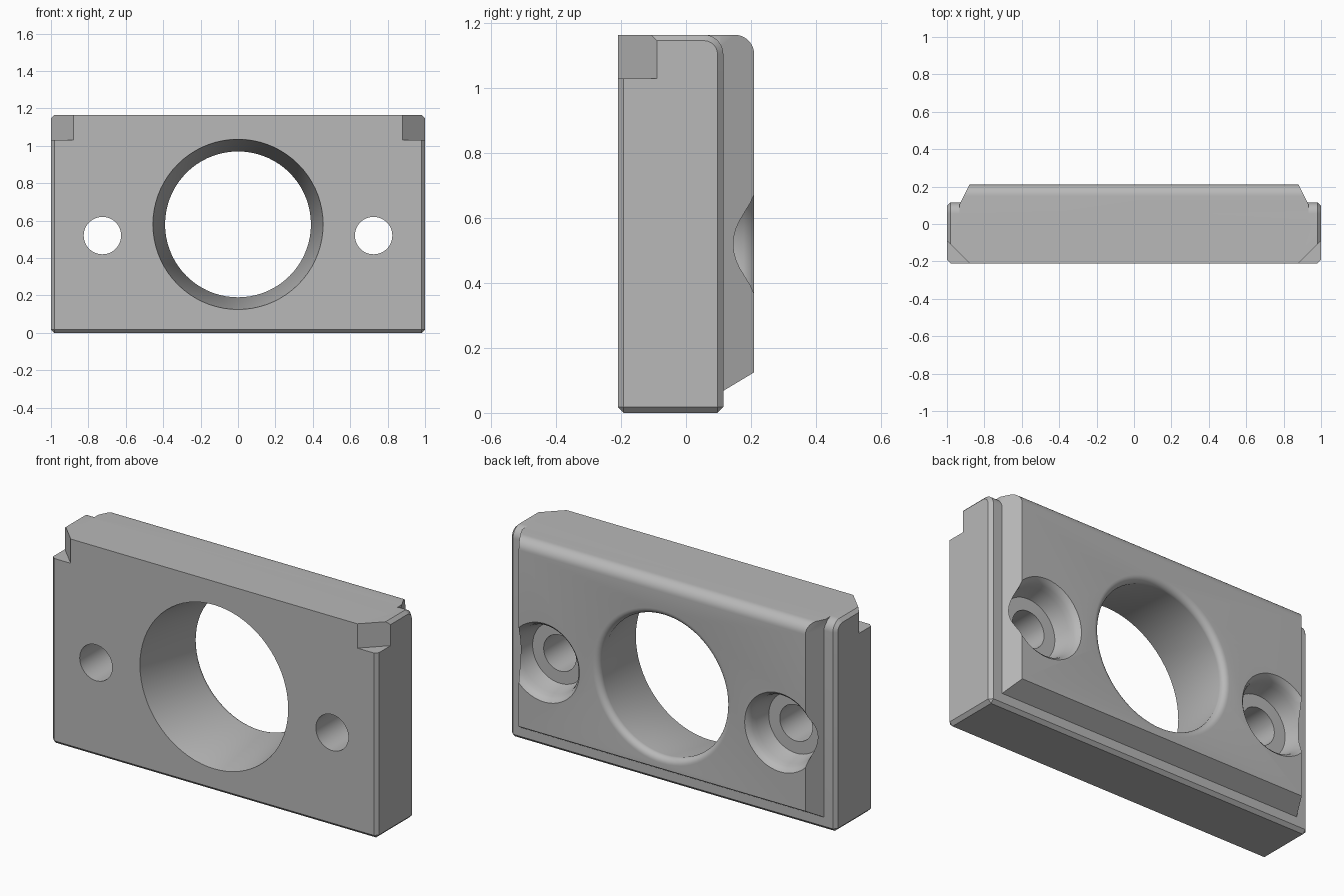
import bpy, bmesh, math
from mathutils import Vector

cube = bpy.data.objects.get("Cube")
if cube:
    bpy.data.objects.remove(cube, do_unlink=True)

TOP, FRONT, RIM, BACK = 1.165, -0.21, 0.115, 0.21

steel = bpy.data.materials.new("light grey metal")
steel.use_nodes = True
steel.diffuse_color = (0.48, 0.48, 0.48, 1)
steel.node_tree.nodes["Principled BSDF"].inputs["Base Color"].default_value = steel.diffuse_color


def finish(bm, name):
    bmesh.ops.recalc_face_normals(bm, faces=bm.faces[:])
    mesh = bpy.data.meshes.new(name)
    bm.to_mesh(mesh)
    bm.free()
    mesh.materials.append(steel)
    obj = bpy.data.objects.new(name, mesh)
    bpy.context.collection.objects.link(obj)
    return obj


def prism(points, depth):
    """Extrude a closed list of 3D points along a vector."""
    bm = bmesh.new()
    face = bm.faces.new([bm.verts.new(p) for p in points])
    new = bmesh.ops.extrude_face_region(bm, geom=[face])["geom"]
    verts = [v for v in new if isinstance(v, bmesh.types.BMVert)]
    bmesh.ops.translate(bm, verts=verts, vec=depth)
    return bm


def rounded_top(y, r, steps=10):
    """Points (y, z) of the rounded upper back edge."""
    return [(y - r + r * math.cos(a), TOP - r + r * math.sin(a))
            for a in (i * math.pi / 2 / steps for i in range(steps + 1))]


def lathe(profile, x, z, name, segments=72):
    """Revolve (radius, y) points about an axis parallel to y."""
    bm = bmesh.new()
    rings = [[bm.verts.new((x + r * math.cos(t), y, z + r * math.sin(t)))
              for t in (2 * math.pi * i / segments for i in range(segments))]
             for r, y in profile]
    for a, b in zip(rings, rings[1:]):
        for i in range(segments):
            j = (i + 1) % segments
            bm.faces.new((a[i], a[j], b[j], b[i]))
    bm.faces.new(rings[0])
    bm.faces.new(rings[-1])
    return finish(bm, name)


def combine(target, other, operation):
    mod = target.modifiers.new(operation, 'BOOLEAN')
    mod.operation, mod.solver, mod.object = operation, 'EXACT', other
    bpy.context.view_layer.objects.active = target
    bpy.ops.object.modifier_apply(modifier=mod.name)
    bpy.data.objects.remove(other, do_unlink=True)


# Base plate with chamfered ends and bottom
outline = [(FRONT, 0), (RIM, 0)] + rounded_top(RIM, 0.06) + [(FRONT, TOP)]
bm = prism([(-1, y, z) for y, z in outline], (2, 0, 0))
edges = [e for e in bm.edges
         if abs(e.verts[0].co.x - e.verts[1].co.x) < 0.01
         or max(v.co.z for v in e.verts) < 0.001]
bmesh.ops.bevel(bm, geom=edges, offset=0.018, segments=1, affect='EDGES')
plate = finish(bm, "mounting_plate")

# Raised back pad with sloping ends and bottom
outline = [(-0.05, 0.07), (0.11, 0.065), (BACK, 0.125)] + rounded_top(BACK, 0.06) + [(-0.05, TOP)]
bm = prism([(-0.932, y, z) for y, z in outline], (1.864, 0, 0))
for side in (-1, 1):
    cut = bmesh.ops.bisect_plane(
        bm, geom=bm.verts[:] + bm.edges[:] + bm.faces[:], clear_outer=True,
        plane_co=Vector((side * 0.88, BACK, 0)), plane_no=Vector((side * 2, 1, 0)))
    rim = [e for e in bm.edges if e.is_boundary]
    bmesh.ops.holes_fill(bm, edges=rim, sides=0)
combine(plate, finish(bm, "back_pad"), 'UNION')

# Large tapered opening, rounded at the back
fillet = [(0.39 + 0.035 * (1 - math.cos(a)), BACK - 0.035 + 0.035 * math.sin(a))
          for a in (math.pi / 2 * i / 6 for i in range(7))]
combine(plate, lathe([(0.474, -0.31), (0.455, FRONT)] + fillet + [(0.425, 0.3)],
                     0, 0.58, "main_opening"), 'DIFFERENCE')

for side in (-1, 1):
    # Stepped screw hole
    steps = [(0.1, -0.3), (0.1, 0.07), (0.168, 0.07), (0.18, 0.11), (0.188, 0.15),
             (0.195, 0.178), (0.204, 0.197), (0.218, BACK), (0.218, 0.3)]
    combine(plate, lathe(steps, side * 0.725, 0.52, "screw_hole", 48), 'DIFFERENCE')
    # Diagonal notch in the upper front corner
    corner = [(side * 0.78, -0.31, 1.03), (side * 1.1, -0.31, 1.03), (side * 1.1, 0.01, 1.03)]
    combine(plate, finish(prism(corner, (0, 0, 0.4)), "corner_notch"), 'DIFFERENCE')

# Smooth curved walls, crisp corners
bpy.ops.object.select_all(action='DESELECT')
plate.select_set(True)
bpy.context.view_layer.objects.active = plate
bpy.ops.object.shade_smooth_by_angle(angle=math.radians(28))
